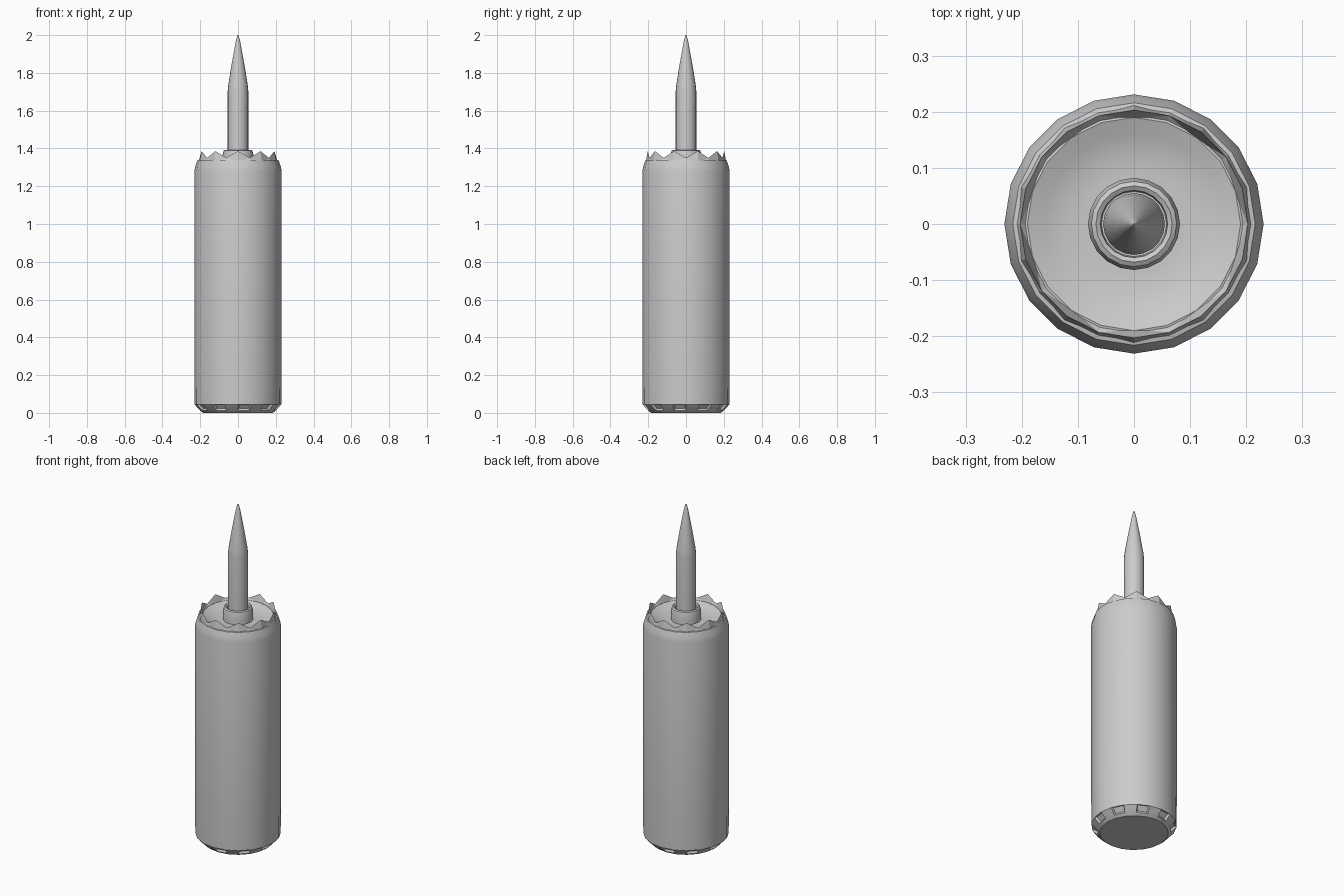
import bpy, bmesh
from math import cos, sin, pi, radians

if "Cube" in bpy.data.objects:
    bpy.data.objects.remove(bpy.data.objects["Cube"])

SIDES = 20


def ring_verts(bm, r, z, n):
    return [bm.verts.new((r * cos(2 * pi * i / n), r * sin(2 * pi * i / n), z)) for i in range(n)]


def bridge(bm, a, b):
    n = len(a)
    return [bm.faces.new((a[i], a[(i + 1) % n], b[(i + 1) % n], b[i])) for i in range(n)]


def finish(bm, name, smooth=True):
    bmesh.ops.recalc_face_normals(bm, faces=bm.faces)
    me = bpy.data.meshes.new(name)
    bm.to_mesh(me)
    bm.free()
    ob = bpy.data.objects.new(name, me)
    bpy.context.collection.objects.link(ob)
    if smooth:
        bpy.ops.object.select_all(action='DESELECT')
        ob.select_set(True)
        bpy.context.view_layer.objects.active = ob
        bpy.ops.object.shade_smooth_by_angle(angle=radians(32))
    return ob


def lathe(profile, n=SIDES):
    """Closed solid of revolution; returns bmesh and its bands of faces."""
    bm = bmesh.new()
    rings = [ring_verts(bm, r, z, n) for r, z in profile]
    bands = [bridge(bm, a, b) for a, b in zip(rings, rings[1:])]
    bm.faces.new(rings[0][::-1])
    bm.faces.new(rings[-1])
    bm.normal_update()
    return bm, bands


# Canister body with dished top; alternate faces of the bottom chamfer are notched
bm, bands = lathe([(0.185, 0.0), (0.2, 0.012), (0.23, 0.045), (0.231, 0.22), (0.231, 1.28),
                   (0.226, 1.305), (0.216, 1.335), (0.19, 1.342), (0.16, 1.33),
                   (0.13, 1.32), (0.09, 1.318)])
notches = [f for i, f in enumerate(bands[1]) if i % 2]
bmesh.ops.inset_individual(bm, faces=notches, thickness=0.008, depth=-0.012)
finish(bm, "canister_body")

# Crimped crown: zigzag rim between an outer and an inner wall
bm = bmesh.new()
outer = ring_verts(bm, 0.213, 1.325, SIDES)
rim = ring_verts(bm, 0.203, 1.35, SIDES)
inner = ring_verts(bm, 0.188, 1.335, SIDES)
for i, v in enumerate(rim):
    if i % 2:
        v.co.z = 1.386
for a, b in ((outer, rim), (rim, inner), (inner, outer)):
    bridge(bm, a, b)
bmesh.ops.triangulate(bm, faces=bm.faces)
finish(bm, "crimped_crown", smooth=False)

# Raised collar around the nozzle
bm, _ = lathe([(0.082, 1.31), (0.082, 1.365), (0.076, 1.388), (0.068, 1.393),
               (0.06, 1.388), (0.058, 1.37)])
finish(bm, "nozzle_collar")

# Pointed nozzle
bm, _ = lathe([(0.055, 1.35), (0.055, 1.7), (0.051, 1.74), (0.033, 1.85),
               (0.011, 1.97), (0.004, 1.995), (0.001, 2.0)])
finish(bm, "pointed_nozzle")
